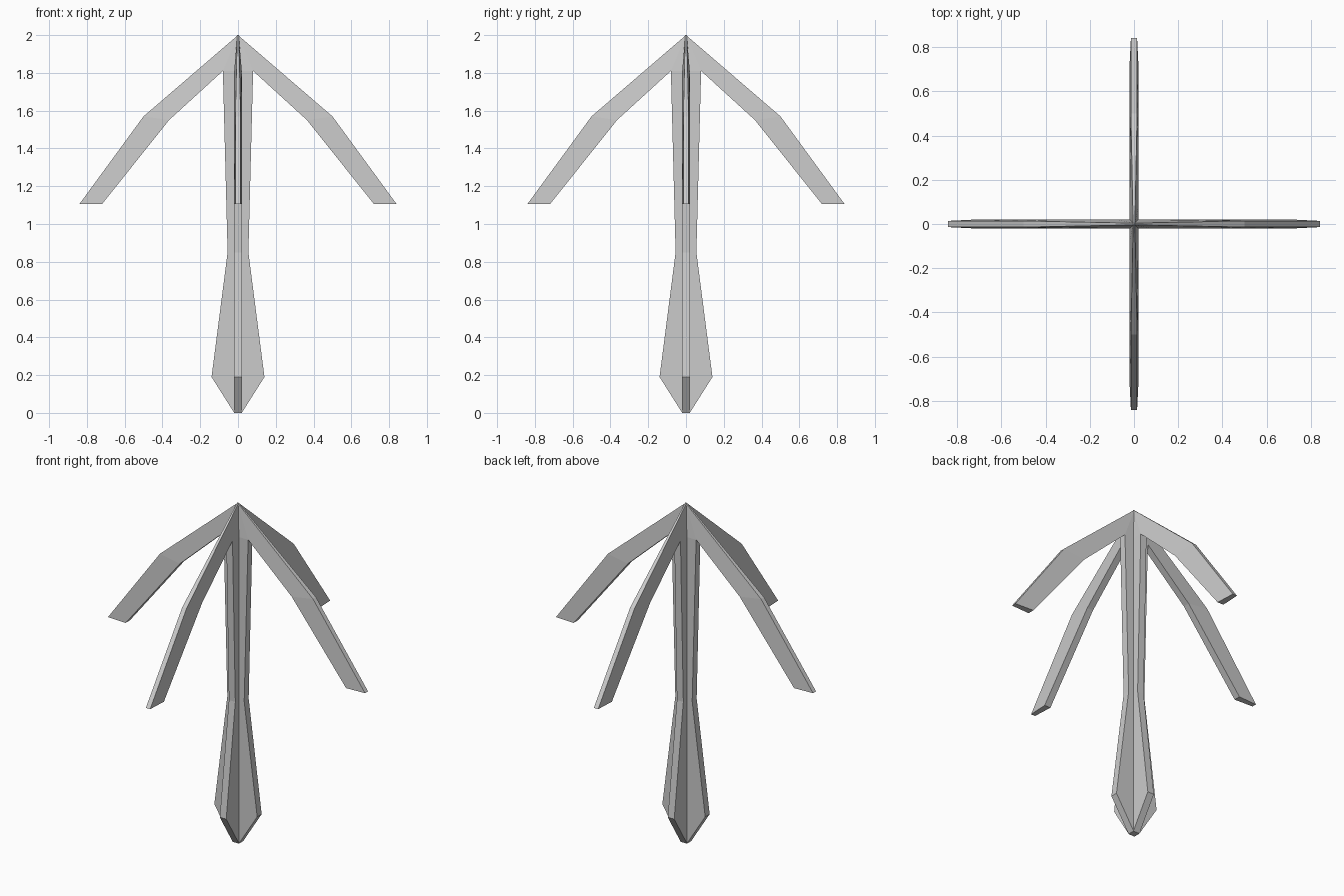
import bpy
import bmesh
from math import pi
from mathutils import Matrix

cube = bpy.data.objects.get("Cube")
if cube:
    bpy.data.objects.remove(cube, do_unlink=True)

grey = bpy.data.materials.new("light_grey")
grey.use_nodes = True
color = (0.6, 0.6, 0.6, 1)
grey.diffuse_color = color
grey.node_tree.nodes["Principled BSDF"].inputs["Base Color"].default_value = color

# Fin outline: distance from axis, height, half thickness
points = {
    "apex": (0, 2, 0.004),
    "elbow": (0.5, 1.57, 0.014),
    "tip": (0.84, 1.105, 0.014),
    "inner_tip": (0.72, 1.105, 0.02),
    "inner_elbow": (0.365, 1.55, 0.02),
    "armpit": (0.08, 1.81, 0.02),
    "waist": (0.055, 0.85, 0.021),
    "flare": (0.14, 0.19, 0.021),
    "foot": (0.02, 0, 0.021),
    "axis_armpit": (0, 1.81, 0.02),
    "axis_waist": (0, 0.85, 0.021),
    "axis_flare": (0, 0.19, 0.021),
    "axis_foot": (0, 0, 0.021),
}

# Panels of one fin: drooping arm, then flared stem
panels = [
    ("apex", "armpit", "inner_elbow", "elbow"),
    ("elbow", "inner_elbow", "inner_tip", "tip"),
    ("apex", "axis_armpit", "armpit"),
    ("armpit", "axis_armpit", "axis_waist", "waist"),
    ("waist", "axis_waist", "axis_flare", "flare"),
    ("flare", "axis_flare", "axis_foot", "foot"),
]


def make_fin(name, angle):
    bm = bmesh.new()
    front = {k: bm.verts.new((r, -t, z)) for k, (r, z, t) in points.items()}
    back = {k: bm.verts.new((r, t, z)) for k, (r, z, t) in points.items()}
    edges = [(p[i - 1], p[i]) for p in panels for i in range(len(p))]
    for p in panels:
        bm.faces.new([front[k] for k in p])
        bm.faces.new([back[k] for k in reversed(p)])
    # Rim walls along edges that belong to a single panel
    for a, b in edges:
        if (b, a) not in edges:
            bm.faces.new((front[b], front[a], back[a], back[b]))
    bmesh.ops.recalc_face_normals(bm, faces=bm.faces)
    bmesh.ops.transform(bm, matrix=Matrix.Rotation(angle, 4, "Z"), verts=bm.verts)
    mesh = bpy.data.meshes.new(name)
    bm.to_mesh(mesh)
    bm.free()
    mesh.materials.append(grey)
    obj = bpy.data.objects.new(name, mesh)
    bpy.context.collection.objects.link(obj)


# Four identical fins crossing on the axis
for i, side in enumerate(("left", "back", "right", "front")):
    make_fin(side + "_fin", i * pi / 2)
